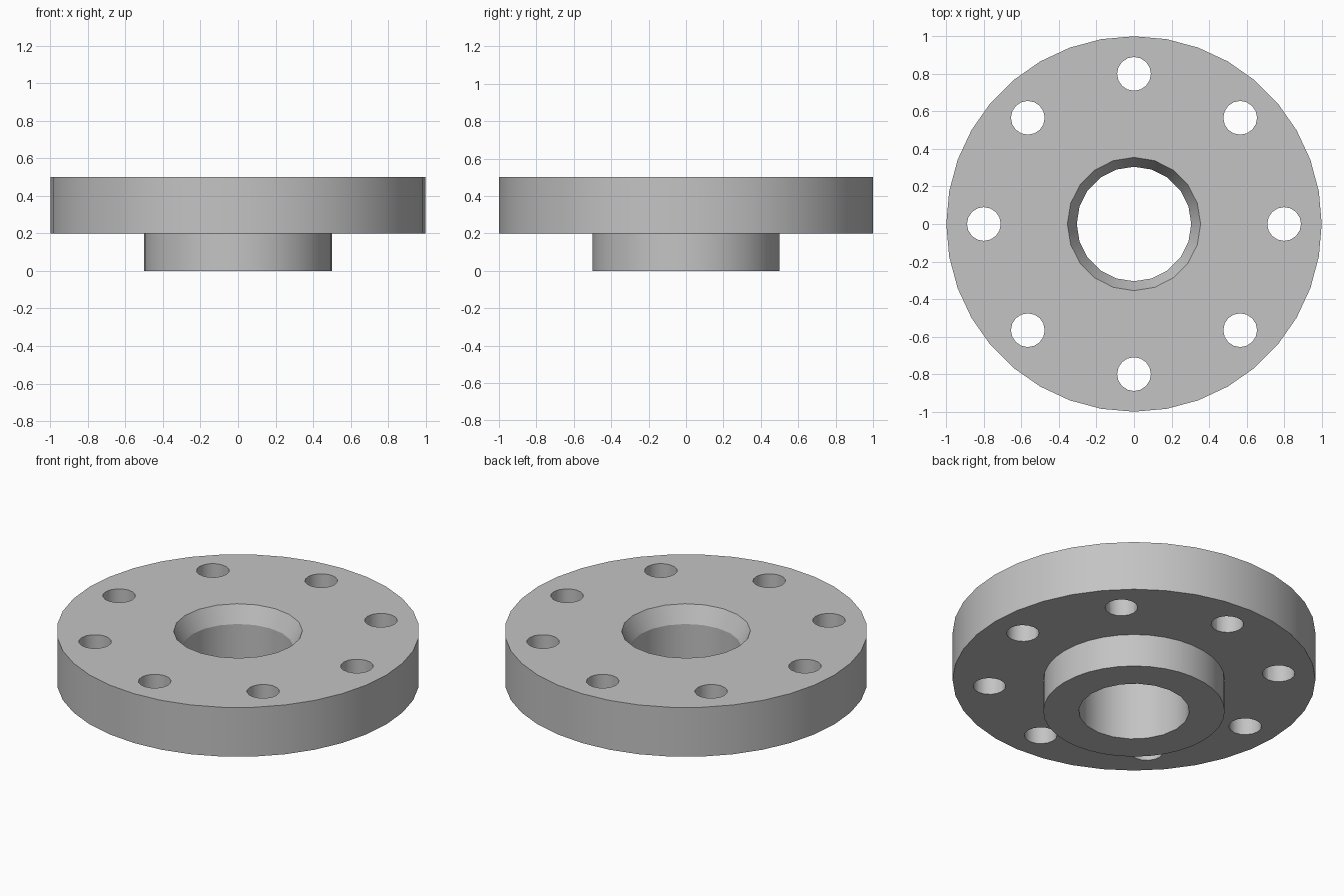
import bpy, bmesh
from math import cos, sin, pi, radians

cube = bpy.data.objects.get("Cube")
if cube:
    bpy.data.objects.remove(cube, do_unlink=True)

steel = bpy.data.materials.new("grey_steel")
steel.use_nodes = True
GREY = (0.55, 0.55, 0.55, 1)
steel.diffuse_color = GREY
steel.node_tree.nodes["Principled BSDF"].inputs["Base Color"].default_value = GREY


def turned(name, profile, sides, centre=(0, 0)):
    """Closed solid turned around z from (radius, height) points, bottom to top."""
    bm = bmesh.new()
    rings = []
    for r, z in profile:
        rings.append([bm.verts.new((centre[0] + r * cos(2 * pi * i / sides),
                                    centre[1] + r * sin(2 * pi * i / sides), z))
                      for i in range(sides)])
    for low, high in zip(rings, rings[1:]):
        for i in range(sides):
            j = (i + 1) % sides
            bm.faces.new((low[i], low[j], high[j], high[i]))
    bm.faces.new(rings[0][::-1])
    bm.faces.new(rings[-1])
    mesh = bpy.data.meshes.new(name)
    bm.to_mesh(mesh)
    bm.free()
    mesh.materials.append(steel)
    obj = bpy.data.objects.new(name, mesh)
    bpy.context.collection.objects.link(obj)
    return obj


# Stepped body: narrow hub below a wide plate
flange = turned("flange", [(0.5, 0), (0.5, 0.2), (1, 0.2), (1, 0.5)], 36)

# Central bore with a chamfered mouth, running past both ends
cutters = [turned("bore_cutter", [(0.305, -0.1), (0.305, 0.4), (0.355, 0.5), (0.355, 0.6)], 20)]

# Ring of eight bolt holes
for k in range(8):
    a = k * pi / 4
    cutters.append(turned("bolt_hole_cutter", [(0.09, 0.1), (0.09, 0.6)], 16,
                          (0.8 * cos(a), 0.8 * sin(a))))

bpy.context.view_layer.objects.active = flange
for cutter in cutters:
    cutter.hide_render = True
    mod = flange.modifiers.new("cut", 'BOOLEAN')
    mod.operation = 'DIFFERENCE'
    mod.solver = 'EXACT'
    mod.object = cutter
    bpy.ops.object.modifier_apply(modifier=mod.name)
    bpy.data.objects.remove(cutter, do_unlink=True)

# Smooth round walls with crisp rims
bpy.ops.object.select_all(action='DESELECT')
flange.select_set(True)
bpy.ops.object.shade_smooth_by_angle(angle=radians(25))
